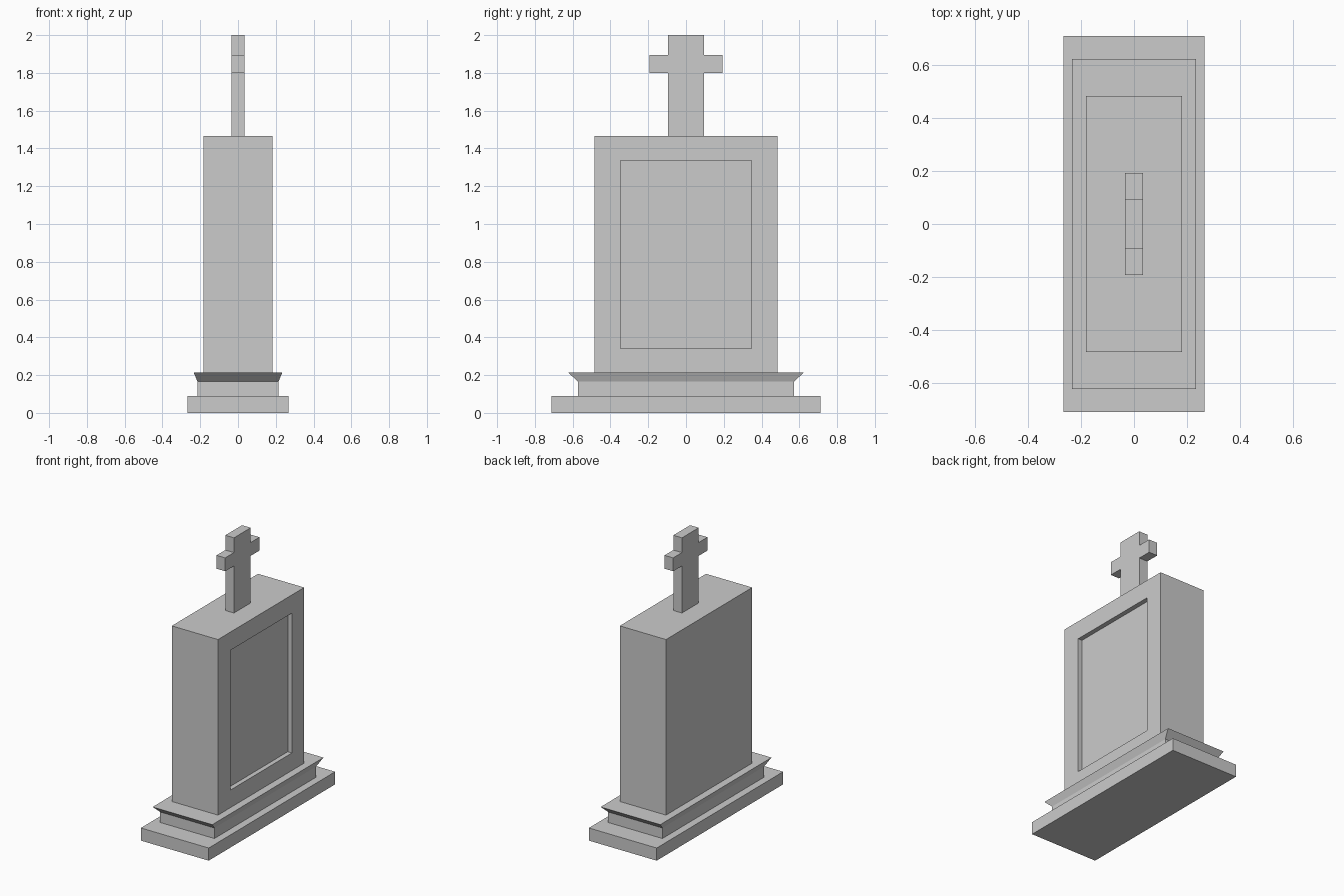
import bpy, bmesh
from mathutils import Vector

if "Cube" in bpy.data.objects:
    bpy.data.objects.remove(bpy.data.objects["Cube"])


def finish(name, bm):
    bmesh.ops.recalc_face_normals(bm, faces=bm.faces)
    mesh = bpy.data.meshes.new(name)
    bm.to_mesh(mesh)
    bm.free()
    obj = bpy.data.objects.new(name, mesh)
    bpy.context.collection.objects.link(obj)
    return obj


def rect_stack(levels):
    """Closed solid through rectangles given as (half_x, half_y, z)."""
    bm = bmesh.new()
    rings = [[bm.verts.new((sx * hx, sy * hy, z))
              for sx, sy in ((-1, -1), (1, -1), (1, 1), (-1, 1))]
             for hx, hy, z in levels]
    for low, high in zip(rings, rings[1:]):
        for i in range(4):
            j = (i + 1) % 4
            bm.faces.new((low[i], low[j], high[j], high[i]))
    bm.faces.new(rings[0][::-1])
    bm.faces.new(rings[-1])
    bm.normal_update()
    return bm


# Bottom step, and plinth with a flared moulding on top
finish("base_step", rect_stack([(0.267, 0.711, 0), (0.267, 0.711, 0.09)]))
finish("flared_plinth", rect_stack([(0.214, 0.571, 0.09), (0.214, 0.571, 0.165),
                                    (0.235, 0.625, 0.215)]))

# Upright slab with a recessed panel on the +x face
bm = rect_stack([(0.182, 0.485, 0.215), (0.182, 0.485, 1.465)])
panel = next(f for f in bm.faces if f.normal.x > 0.9)
bmesh.ops.inset_individual(bm, faces=[panel], thickness=0.13)
for v in panel.verts:
    v.co.y = 0.347 if v.co.y > 0 else -0.347
    v.co.z = 1.335 if v.co.z > 0.84 else 0.34
floor = bmesh.ops.extrude_discrete_faces(bm, faces=[panel])["faces"][0]
bmesh.ops.translate(bm, verts=floor.verts, vec=(-0.033, 0, 0))
finish("slab", bm)

# Cross: half outline mirrored across y = 0, extruded along x
half = [(0.094, 1.465), (0.094, 1.80), (0.193, 1.80),
        (0.193, 1.895), (0.094, 1.895), (0.094, 2.0)]
outline = half + [(-y, z) for y, z in reversed(half)]
bm = bmesh.new()
face = bm.faces.new([bm.verts.new((-0.034, y, z)) for y, z in outline])
ext = bmesh.ops.extrude_face_region(bm, geom=[face])["geom"]
bmesh.ops.translate(bm, vec=Vector((0.068, 0, 0)),
                    verts=[g for g in ext if isinstance(g, bmesh.types.BMVert)])
if not any(f.normal.x < -0.9 or len(f.verts) == 12 and f.calc_center_median().x < 0
           for f in bm.faces):
    bm.faces.new([v for v in bm.verts if v.co.x < 0])
finish("cross", bm)
